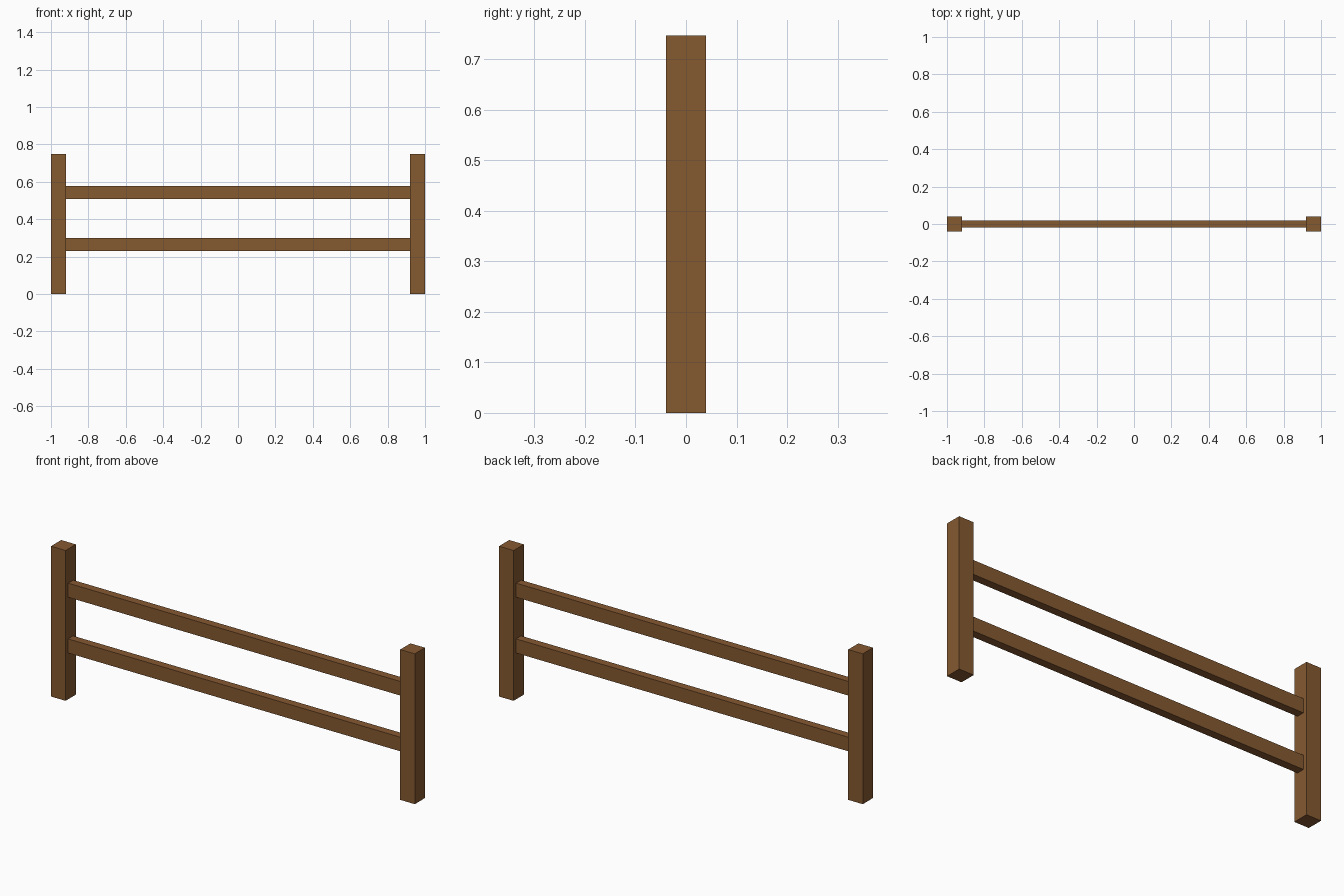
import bpy

cube = bpy.data.objects.get("Cube")
if cube:
    bpy.data.objects.remove(cube, do_unlink=True)

# Single wood colour
wood = bpy.data.materials.new("brown wood")
wood.use_nodes = True
colour = (0.235, 0.1, 0.03, 1)
wood.diffuse_color = colour
wood.node_tree.nodes["Principled BSDF"].inputs["Base Color"].default_value = colour


def box(name, centre, size):
    """Add a flat-shaded wooden block."""
    bpy.ops.mesh.primitive_cube_add(size=1, location=centre)
    obj = bpy.context.object
    obj.name = name
    obj.scale = size
    bpy.ops.object.transform_apply(location=False, rotation=False, scale=True)
    obj.data.materials.append(wood)
    return obj


POST_WIDTH = 0.08
POST_HEIGHT = 0.747
RAIL_HEIGHT = 0.07
RAIL_DEPTH = 0.04

# Square posts at both ends
for side, name in ((1, "left_post"), (-1, "right_post")):
    box(name, (side * (1 - POST_WIDTH / 2), 0, POST_HEIGHT / 2),
        (POST_WIDTH, POST_WIDTH, POST_HEIGHT))

# Two rails spanning between the posts
for name, z in (("lower_rail", 0.265), ("upper_rail", 0.542)):
    box(name, (0, 0, z), (2 - 2 * POST_WIDTH, RAIL_DEPTH, RAIL_HEIGHT))
